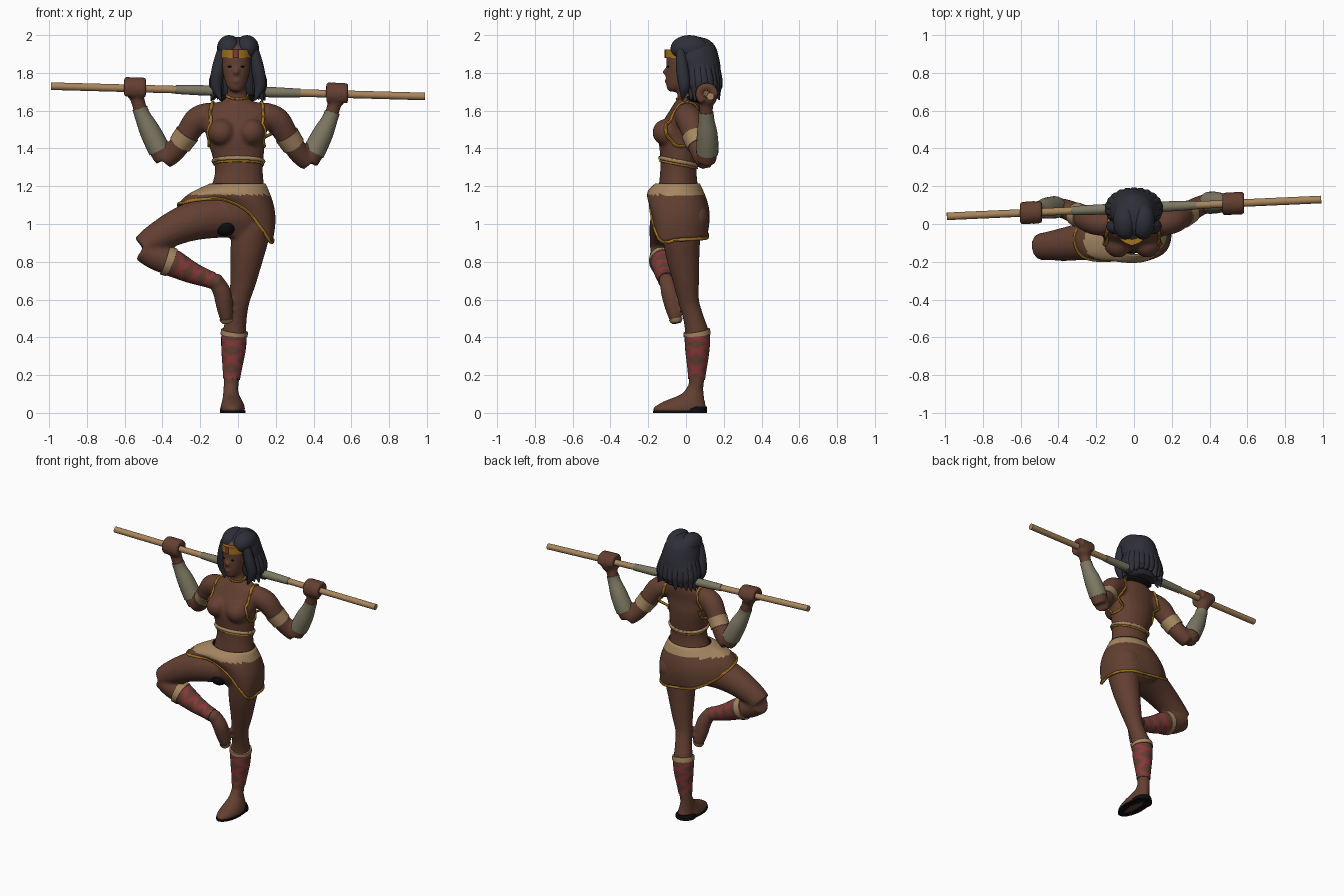
import bpy, bmesh, math, random
from mathutils import Vector, Matrix
from mathutils.bvhtree import BVHTree

if "Cube" in bpy.data.objects:
    bpy.data.objects.remove(bpy.data.objects["Cube"])
random.seed(4)
X, Y, Z = Vector((1, 0, 0)), Vector((0, 1, 0)), Vector((0, 0, 1))


def material(name, *rgb):
    m = bpy.data.materials.new(name)
    m.use_nodes = True
    m.diffuse_color = (*rgb, 1)
    m.node_tree.nodes["Principled BSDF"].inputs["Base Color"].default_value = (*rgb, 1)
    return m


SKIN = material("skin brown", .125, .05, .031)
CLOTH = material("cloth brown", .12, .05, .03)
HAIR = material("hair blue black", .028, .028, .04)
BLACK = material("black", .004, .004, .004)
TAN = material("tan trim", .38, .24, .12)
WOOD = material("wood", .4, .24, .11)
GOLD = material("gold", .36, .17, .015)
GREY = material("olive grey wrap", .21, .19, .125)
RED = material("red", .25, .04, .045)


def spline(pts, n=6, closed=False):
    """Catmull-Rom samples through tuples of any size."""
    out, c = [], len(pts)
    get = lambda i: pts[i % c] if closed else pts[max(0, min(c - 1, i))]
    for i in range(c if closed else c - 1):
        for k in range(n):
            t = k / n
            out.append(tuple(.5 * (2 * b + (d - a) * t + (2 * a - 5 * b + 4 * d - e) * t * t
                             + (3 * b - a - 3 * d + e) * t ** 3)
                             for a, b, d, e in zip(get(i - 1), get(i), get(i + 1), get(i + 2))))
    return out if closed else out + [tuple(pts[-1])]


def tube(bm, rows, ref=Y, closed=False, sides=20):
    """Loft: 4-tuples are rings across the path, 5-tuples are level ellipses."""
    rings, c = [], len(rows)
    for i, r in enumerate(rows):
        p = Vector(r[:3])
        if len(r) == 5:
            u, v = X * r[3], Y * r[4]
        else:
            a = rows[(i - 1) % c] if closed else rows[max(i - 1, 0)]
            b = rows[(i + 1) % c] if closed else rows[min(i + 1, c - 1)]
            t = (Vector(b[:3]) - Vector(a[:3])).normalized()
            u = t.cross(ref).normalized()
            v = t.cross(u) * r[3]
            u = u * r[3]
        rings.append([bm.verts.new(p + u * math.cos(q) + v * math.sin(q))
                      for q in (k * math.tau / sides for k in range(sides))])
    faces = []
    for j in range(c if closed else c - 1):
        a, b = rings[j], rings[(j + 1) % c]
        for k in range(sides):
            m = (k + 1) % sides
            faces.append((bm.faces.new((a[k], a[m], b[m], b[k])), j, k))
    if not closed:
        bm.faces.new(rings[0])
        bm.faces.new(rings[-1])
    return faces


def ball(bm, loc, size):
    bmesh.ops.create_uvsphere(bm, u_segments=24, v_segments=14, radius=1,
                              matrix=Matrix.Translation(loc) @ Matrix.Diagonal((*size, 1)))


def make(name, bm, *mats, fix=True):
    if fix:
        bmesh.ops.recalc_face_normals(bm, faces=bm.faces[:])
    me = bpy.data.meshes.new(name)
    bm.to_mesh(me)
    bm.free()
    for m in mats:
        me.materials.append(m)
    ob = bpy.data.objects.new(name, me)
    bpy.context.collection.objects.link(ob)
    bpy.ops.object.select_all(action='DESELECT')
    ob.select_set(True)
    bpy.context.view_layer.objects.active = ob
    bpy.ops.object.shade_smooth_by_angle(angle=math.radians(45))
    return ob


def part(name, rows, mat, **kw):
    bm = bmesh.new()
    tube(bm, rows, **kw)
    return make(name, bm, mat)


def section(path, a, b, grow):
    """Slice of a limb path, between two fractions, slightly thickened."""
    s = spline(path, 16)
    n = len(s) - 1
    return [(*r[:3], r[3] + grow) for r in s[int(a * n):int(b * n) + 1]]


def staff_at(x):
    return Vector((x, .085 + .045 * x, 1.7025 - .0275 * x))


# Limb paths: x, y, z, radius
torso = [(.02, -.02, .93, .1, .085), (0, -.025, 1.02, .155, .125), (0, -.03, 1.1, .16, .125),
         (0, -.04, 1.2, .14, .105), (.005, -.04, 1.28, .127, .097), (0, -.035, 1.36, .137, .102),
         (-.01, -.035, 1.45, .155, .11), (-.008, -.028, 1.53, .172, .1), (0, -.005, 1.6, .17, .082),
         (-.003, .005, 1.64, .11, .068), (-.005, .008, 1.67, .058, .053), (-.008, 0, 1.76, .048, .05)]
head = [(-.01, -.07, 1.7, .02, .022), (-.01, -.053, 1.725, .047, .05), (-.01, -.032, 1.78, .066, .074),
        (-.01, -.02, 1.84, .076, .084), (-.01, -.01, 1.9, .078, .09), (-.01, .01, 1.96, .05, .06)]
stand_leg = [(.075, -.025, 1.0, .108), (.052, -.02, .86, .093), (.028, 0, .7, .07), (.006, .015, .59, .055),
             (-.008, .04, .5, .055), (-.02, .058, .42, .063), (-.024, .06, .33, .06),
             (-.033, .057, .2, .043), (-.04, .05, .1, .039), (-.04, .045, .04, .042)]
thigh = [(-.05, -.04, 1.04, .11), (-.2, -.078, 1.025, .107), (-.32, -.1, .985, .094),
         (-.44, -.115, .92, .078), (-.5, -.12, .872, .07)]
shin = [(-.505, -.12, .87, .068), (-.43, -.12, .825, .071), (-.35, -.115, .795, .069),
        (-.25, -.11, .745, .054), (-.16, -.105, .71, .042), (-.1, -.1, .69, .043)]
raised_foot = [(-.125, -.1, .71, .04), (-.085, -.085, .64, .048), (-.072, -.07, .57, .045),
               (-.062, -.055, .5, .034), (-.058, -.05, .472, .018)]
arm = [(-.14, 0, 1.58, .066), (-.215, .015, 1.55, .07), (-.28, .04, 1.46, .06), (-.34, .07, 1.38, .055),
       (-.39, .087, 1.34, .051), (-.425, .088, 1.41, .055), (-.47, .082, 1.5, .05),
       (-.51, .072, 1.585, .037), (-.535, .066, 1.67, .038)]
upper_arm, forearm = {}, {}
for side in ("right", "left"):
    a = arm
    if side == "left":
        a = [(-x * .96, y + .04 * i / 8, z - .024 * i / 8, r) for i, (x, y, z, r) in enumerate(arm)]
    upper_arm[side], forearm[side] = a[:5], a[4:]

# Body: overlapping forms fused into one smooth skin
bm = bmesh.new()
for p in (torso, head, stand_leg, thigh, shin, raised_foot):
    tube(bm, spline(p))
for sx in (-1, 1):
    ball(bm, (sx * .078 - .008, -.1, 1.485), (.074, .078, .072))
    ball(bm, (sx * .08, .045, 1.03), (.085, .075, .09))
    ball(bm, (sx * .105, .005, 1.605), (.085, .055, .04))
ball(bm, (-.01, -.106, 1.805), (.016, .022, .018))
ball(bm, (-.01, -.1, 1.755), (.024, .014, .012))
tube(bm, spline([(-.028, -.03, 0, .06, .132), (-.028, -.033, .025, .066, .142), (-.03, -.01, .06, .055, .11),
                 (-.037, .035, .1, .042, .06), (-.038, .048, .14, .038, .042)]))
for side in ("right", "left"):
    tube(bm, spline(upper_arm[side]))
    tube(bm, spline(forearm[side]))
    hx = -.545 if side == "right" else .525
    ball(bm, staff_at(hx) + Vector((0, .012, -.012)), (.05, .045, .055))
    for k in range(4):
        c = staff_at(hx - .042 + .028 * k)
        arc = [c + Vector((0, math.cos(q), math.sin(q))) * .044 for q in (i * .45 - .3 for i in range(11))]
        tube(bm, [(*p, .019) for p in arc], ref=X, sides=10)
body = make("body", bm, SKIN)
mod = body.modifiers.new("fuse", 'REMESH')
mod.mode, mod.voxel_size, mod.use_smooth_shade = 'VOXEL', .01, True
mod = body.modifiers.new("soften", 'SMOOTH')
mod.factor, mod.iterations = .5, 5
bpy.context.view_layer.update()
surface = BVHTree.FromObject(body, bpy.context.evaluated_depsgraph_get())


def trim(name, pts, radius, mat, ref):
    """Closed cord laid on the skin."""
    rows = []
    for p in spline(pts, 8, True):
        loc, nor, _, _ = surface.find_nearest(Vector(p))
        rows.append((*(loc + nor * .001), radius))
    part(name, rows, mat, ref=ref, closed=True, sides=8)


# Top trims and necklace
for sx, side in ((-1, "right"), (1, "left")):
    trim(side + "_armhole_trim", [(sx * x - .005, y, z) for x, y, z in (
        (.13, .0, 1.65), (.145, -.08, 1.59), (.16, -.11, 1.51), (.165, -.07, 1.42),
        (.16, .03, 1.42), (.14, .08, 1.5), (.125, .07, 1.6))], .009, GOLD, X)
ring = [k * math.tau / 16 for k in range(16)]
for name, dz, mat, r in (("top_lower_band", 0, TAN, .011), ("top_lower_cord", -.016, GOLD, .006)):
    trim(name, [(.14 * math.cos(q), -.035 + .11 * math.sin(q), 1.33 + dz - .02 * math.sin(q)) for q in ring],
         r, mat, Z)
trim("necklace", [(.06 * math.cos(q), .055 * math.sin(q), 1.68 + .015 * math.sin(q)) for q in ring], .007, GOLD, Z)

# Arm bands and bracers
for side in ("right", "left"):
    part(side + "_arm_band", section(upper_arm[side], .46, .62, .005), TAN)
    part(side + "_bracer", section(forearm[side], .2, .84, .004), GREY)

# Criss-cross leg wraps with cuffs
for name, path, a, b, cuff in (("standing", stand_leg, .57, .8, .535), ("raised", shin, .4, .88, .32)):
    bm = bmesh.new()
    for f, j, k in tube(bm, section(path, a, b, .004), sides=24):
        f.material_index = int((j + k) % 12 < 4 or (j - k) % 12 < 4)
    make(name + "_leg_wrap", bm, CLOTH, RED)
    part(name + "_leg_cuff", section(path, cuff, a, .009), TAN)
part("raised_toe_strap", section(raised_foot, .78, .95, .004), TAN)

# Sole of the standing foot
part("sole", [(-.028, -.033, z, .068, .143) for z in (0, .012)], BLACK)
part("heel_pad", [(-.03, .045, 0, .066, .066), (-.03, .045, .022, .064, .066), (-.03, .055, .035, .05, .055)], BLACK)

# Skirt: waist ellipse lofted to a slanted hem
hem = spline([(.185, -.05, .915), (.17, .04, .92), (.1, .105, .925), (0, .112, .935), (-.12, .108, .955),
              (-.2, .07, .99), (-.27, .01, 1.04), (-.315, -.075, 1.1), (-.28, -.165, 1.115),
              (-.19, -.192, 1.13), (-.08, -.188, 1.13), (.04, -.185, 1.075), (.125, -.165, .975),
              (.172, -.125, .905)], 6, True)
bm = bmesh.new()
rows = []
for j in range(15):
    t = j / 14
    row = []
    for x, y, z in hem:
        q = math.atan2(y + .045, x + .02)
        top = Vector((.146 * math.cos(q), -.045 + .118 * math.sin(q), 1.215))
        out = Vector((math.cos(q), math.sin(q), 0)) * .03 * math.sin(math.pi * t)
        row.append(bm.verts.new(top.lerp(Vector((x, y, z)), t) + out))
    rows.append(row)
for a, b in zip(rows, rows[1:]):
    for k in range(len(hem)):
        m = (k + 1) % len(hem)
        f = bm.faces.new((a[k], b[k], b[m], a[m]))
        f.material_index = int(f.calc_center_median().z > 1.155)
skirt = make("skirt", bm, CLOTH, TAN, BLACK, fix=False)
mod = skirt.modifiers.new("lining", 'SOLIDIFY')
mod.thickness, mod.offset, mod.material_offset = .005, -1, 2
part("skirt_hem", [(*p, .009) for p in hem], GOLD, ref=Z, closed=True, sides=8)
bm = bmesh.new()
ball(bm, (-.07, -.11, .98), (.055, .05, .045))
make("undergarment", bm, BLACK)

# Hair: bob with a centre part and loose locks
bm = bmesh.new()
tube(bm, spline([(0, .085, 1.665, .09, .06), (0, .085, 1.7, .128, .085), (-.005, .08, 1.77, .138, .102),
                 (0, .07, 1.83, .128, .113), (0, .05, 1.89, .117, .122), (0, .045, 1.94, .098, .11),
                 (0, .045, 1.975, .062, .075), (0, .045, 1.99, .02, .03)]), sides=28)
for sx in (-1, 1):
    ball(bm, (sx * .047, .018, 1.93), (.064, .1, .07))
    tube(bm, spline([(sx * .085, -.03, 1.92, .025), (sx * .105, -.02, 1.82, .034),
                     (sx * .115, -.01, 1.73, .03), (sx * .09, -.02, 1.655, .004)]), sides=10)
for k in range(17):
    q = math.radians(-40 + k * 260 / 16)
    dx, dy, tip = math.cos(q), math.sin(q), 1.665 + random.uniform(-.02, .035)
    tube(bm, spline([(.1 * dx, .07 + .085 * dy, 1.86, .02), (.122 * dx, .08 + .083 * dy, 1.76, .032),
                     (.125 * dx, .085 + .08 * dy, 1.71, .026),
                     (.145 * dx, .085 + .095 * dy, tip, .003)]), sides=10)
make("hair", bm, HAIR)
bm = bmesh.new()
ball(bm, (-.005, .045, 1.665), (.1, .05, .03))
make("hair_underside", bm, BLACK)

# Head band, its centre piece and the eyes
part("head_band", [(-.01, -.012, z, .085, .098) for z in (1.878, 1.925)], GOLD, sides=32)
part("head_band_centre", [(-.012, -.107, z, .014, .008) for z in (1.878, 1.925)], RED)
bm = bmesh.new()
for sx in (-1, 1):
    ball(bm, (sx * .032 - .01, -.094, 1.833), (.013, .006, .005))
make("eyes", bm, BLACK)

# Staff with a wrapped middle
part("staff", [(*staff_at(x), .02) for x in (-.99, .99)], WOOD)
part("staff_wrap", [(*staff_at(x), r) for x, r in ((-.33, .023), (-.2, .027), (.2, .027), (.33, .023))], GREY)
